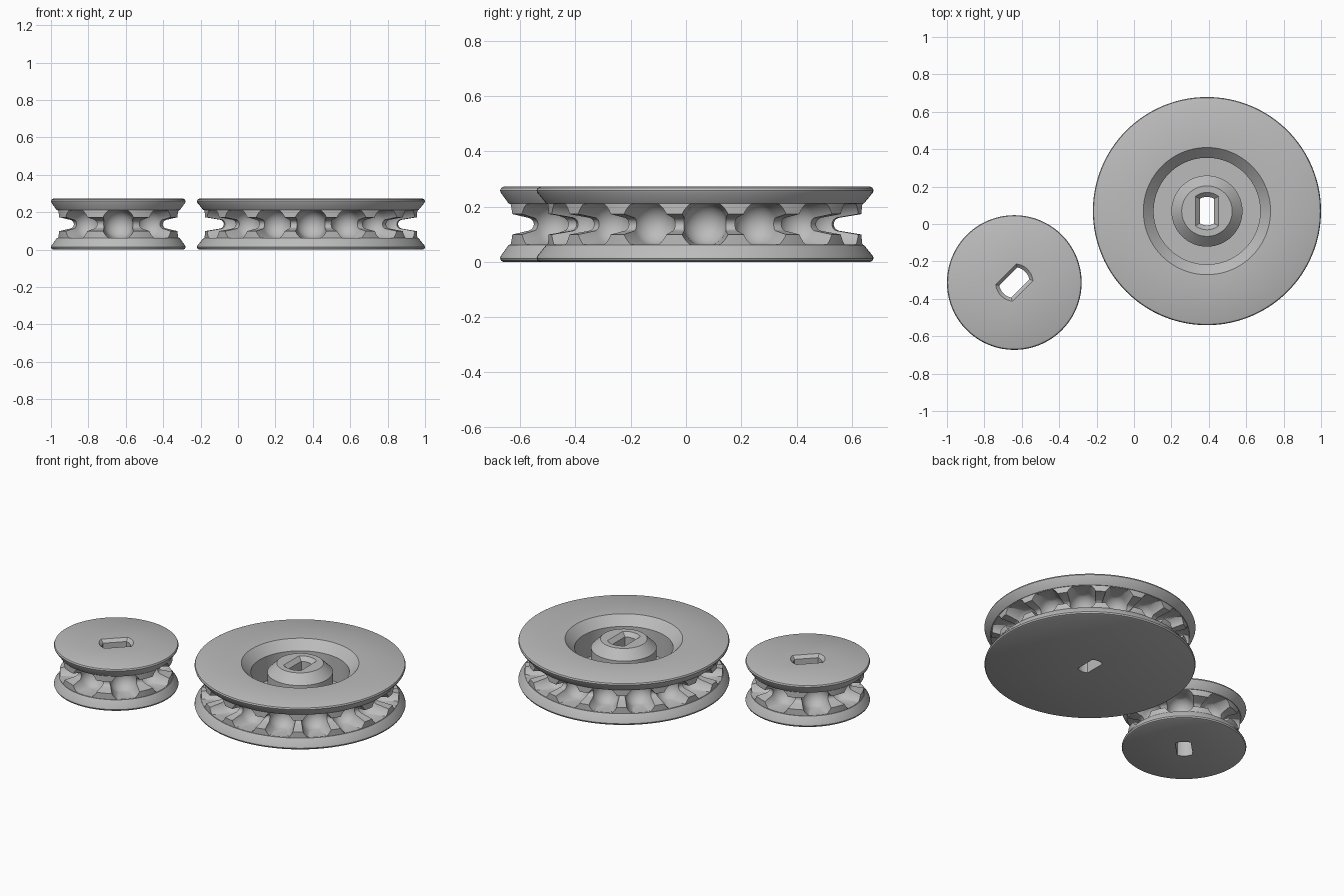
import bpy, bmesh, math
from mathutils import Matrix, Vector

cube = bpy.data.objects.get("Cube")
if cube:
    bpy.data.objects.remove(cube)

H = 0.272          # pulley height
MID = H / 2
GAP = 0.073        # half height between the flanges
BALL = 0.079       # chain ball radius

grey = bpy.data.materials.new("plain grey")
grey.use_nodes = True
colour = (0.5, 0.5, 0.5, 1)
grey.diffuse_color = colour
grey.node_tree.nodes["Principled BSDF"].inputs["Base Color"].default_value = colour


def to_object(bm, name):
    bmesh.ops.remove_doubles(bm, verts=bm.verts, dist=1e-5)
    bmesh.ops.recalc_face_normals(bm, faces=bm.faces)
    mesh = bpy.data.meshes.new(name)
    bm.to_mesh(mesh)
    bm.free()
    obj = bpy.data.objects.new(name, mesh)
    bpy.context.collection.objects.link(obj)
    return obj


def lathe(bm, profile, steps, closed=False):
    """Spin (radius, z) points around the z axis."""
    verts = [bm.verts.new((r, 0, z)) for r, z in profile]
    pairs = list(zip(verts, verts[1:]))
    if closed:
        pairs.append((verts[-1], verts[0]))
    edges = [bm.edges.new(p) for p in pairs]
    bmesh.ops.spin(bm, geom=verts + edges, cent=(0, 0, 0), axis=(0, 0, 1),
                   angle=math.tau, steps=steps, use_duplicate=False)
    bmesh.ops.remove_doubles(bm, verts=bm.verts, dist=1e-5)


def pocket_cutter(pitch, count):
    """Ball seats that flare outward, trimmed level with the flanges."""
    bm = bmesh.new()
    arc = [math.radians(a) for a in range(0, 91, 9)]
    profile = [(BALL * math.sin(a), -BALL * math.cos(a)) for a in arc]
    profile += [(BALL + 0.024, 0.16), (0, 0.16)]
    lathe(bm, profile, 40)
    bm.transform(Matrix.Translation((pitch, 0, MID)) @ Matrix.Rotation(math.pi / 2, 4, 'Y'))
    for side in (-1, 1):
        cut = bmesh.ops.bisect_plane(bm, geom=bm.verts[:] + bm.edges[:] + bm.faces[:],
                                     plane_co=(0, 0, MID + side * GAP),
                                     plane_no=(0, 0, side), clear_outer=True)
        rim = [e for e in cut["geom_cut"] if isinstance(e, bmesh.types.BMEdge)]
        bmesh.ops.holes_fill(bm, edges=rim, sides=0)
    source = bm.verts[:] + bm.edges[:] + bm.faces[:]
    for i in range(1, count):
        copy = bmesh.ops.duplicate(bm, geom=source)["geom"]
        bmesh.ops.rotate(bm, verts=[g for g in copy if isinstance(g, bmesh.types.BMVert)],
                         cent=(0, 0, 0), matrix=Matrix.Rotation(math.tau * i / count, 3, 'Z'))
    return to_object(bm, "pocket_cutter")


def slot_cutter(inner, outer):
    """Round-bottomed groove for the chain links."""
    bm = bmesh.new()
    half = 0.024
    profile = [(outer + 0.1, MID - 0.05)]
    for a in range(-80, 81, 20):
        t = math.radians(a)
        profile.append((inner + half - half * math.cos(t), MID + half * math.sin(t)))
    profile.insert(1, (outer, MID - 0.037))
    profile += [(outer, MID + 0.037), (outer + 0.1, MID + 0.05)]
    lathe(bm, profile, 128, closed=True)
    return to_object(bm, "slot_cutter")


def bore_cutter(half_width, radius, chamfer, angle):
    """Shaft hole with two flats and a chamfered mouth."""
    bm = bmesh.new()
    rings = []
    for z, grow in ((-0.1, 0), (H - chamfer, 0), (H, chamfer), (H + 0.1, chamfer)):
        r, w = radius + grow, half_width + grow
        span = math.asin(w / r)
        ring = []
        for base in (math.pi / 2, -math.pi / 2):
            for i in range(13):
                t = base - span + 2 * span * i / 12
                ring.append(bm.verts.new((r * math.cos(t), r * math.sin(t), z)))
        rings.append(ring)
    for low, high in zip(rings, rings[1:]):
        for i in range(len(low)):
            j = (i + 1) % len(low)
            bm.faces.new((low[i], low[j], high[j], high[i]))
    bm.faces.new(rings[0])
    bm.faces.new(rings[-1])
    bm.transform(Matrix.Rotation(angle, 4, 'Z'))
    return to_object(bm, "bore_cutter")


def pulley(name, centre, radius, land, pitch, count, slot, bore, top):
    # Lower flange, land and upper flange share one turned profile
    side = [(radius - 0.012, 0), (radius - 0.004, 0.004), (radius, 0.013),
            (radius - 0.003, 0.022), (land + 0.003, MID - GAP - 0.002), (land, MID - GAP - 0.002)]
    profile = [(0, 0)] + side + [(r, H - z) for r, z in reversed(side)] + top
    bm = bmesh.new()
    lathe(bm, profile, 128)
    body = to_object(bm, name)
    cutters = [pocket_cutter(pitch, count), slot_cutter(slot, land), bore_cutter(*bore)]
    for cutter in cutters:
        cutter.hide_render = True
        mod = body.modifiers.new(cutter.name, 'BOOLEAN')
        mod.operation = 'DIFFERENCE'
        mod.solver = 'EXACT'
        mod.object = cutter
    # Bake the cuts and discard the cutters
    graph = bpy.context.evaluated_depsgraph_get()
    mesh = bpy.data.meshes.new_from_object(body.evaluated_get(graph))
    body.modifiers.clear()
    body.data = mesh
    for cutter in cutters:
        bpy.data.objects.remove(cutter)
    mesh.materials.clear()
    mesh.materials.append(grey)
    body.location = Vector((*centre, 0))
    bpy.ops.object.select_all(action='DESELECT')
    body.select_set(True)
    bpy.context.view_layer.objects.active = body
    bpy.ops.object.shade_smooth_by_angle(angle=math.radians(28))


# Large pulley: chamfered recess around a raised, chamfered hub
recess = [(0.34, H), (0.285, H - 0.055), (0.285, 0.06), (0.19, 0.06),
          (0.19, H - 0.055), (0.135, H), (0, H)]
pulley("large_pulley", (0.39, 0.069), 0.61, 0.572, 0.487, 16, 0.472,
       (0.038, 0.076, 0.024, 0), recess)

# Small pulley: plain flat top
pulley("small_pulley", (-0.64, -0.313), 0.36, 0.326, 0.247, 8, 0.25,
       (0.045, 0.082, 0.018, -math.pi / 4), [(0, H)])
